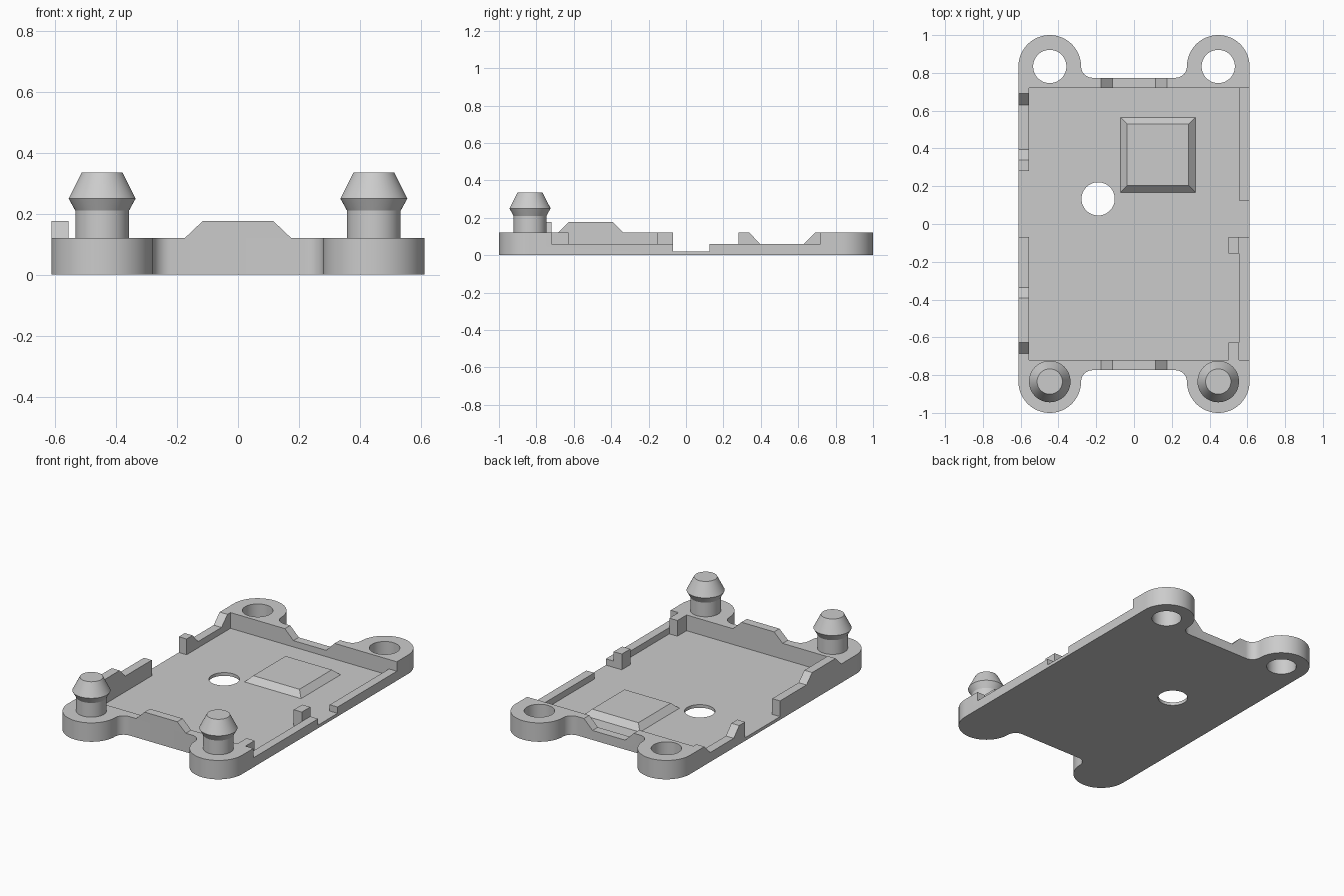
import bpy
import bmesh
from math import cos, sin, pi, radians

if "Cube" in bpy.data.objects:
    bpy.data.objects.remove(bpy.data.objects["Cube"], do_unlink=True)

grey = bpy.data.materials.new("plain grey")
grey.use_nodes = True
GREY = (0.6, 0.6, 0.6, 1)
grey.diffuse_color = GREY
grey.node_tree.nodes["Principled BSDF"].inputs["Base Color"].default_value = GREY

# Main dimensions
HALF_X, EAR_R, HOLE_R = 0.612, 0.166, 0.088
EAR_X, EAR_Y = HALF_X - EAR_R, 1 - EAR_R
IN_X, IN_Y, OUT_Y = 0.557, 0.72, 0.774
FLOOR, LOW, RIM, PEAK = 0.02, 0.06, 0.12, 0.177


def finish(name, bm):
    bmesh.ops.recalc_face_normals(bm, faces=bm.faces)
    mesh = bpy.data.meshes.new(name)
    bm.to_mesh(mesh)
    bm.free()
    mesh.materials.append(grey)
    obj = bpy.data.objects.new(name, mesh)
    bpy.context.collection.objects.link(obj)
    return obj


def prism(name, outline, axis, lo, hi):
    """Extrude a 2D outline along x (y,z), y (x,z) or z (x,y)."""
    def place(p, d):
        return {"x": (d, *p), "y": (p[0], d, p[1]), "z": (*p, d)}[axis]
    bm = bmesh.new()
    face = bm.faces.new([bm.verts.new(place(p, lo)) for p in outline])
    top = bmesh.ops.extrude_face_region(bm, geom=[face])["geom"]
    shift = [b - a for a, b in zip(place((0, 0), lo), place((0, 0), hi))]
    bmesh.ops.translate(bm, vec=shift, verts=[v for v in top if isinstance(v, bmesh.types.BMVert)])
    return finish(name, bm)


def rect(a0, a1, b0, b1):
    return [(a0, b0), (a1, b0), (a1, b1), (a0, b1)]


def arc(cx, cy, r, start, end, n):
    angles = [radians(start + (end - start) * i / n) for i in range(n + 1)]
    return [(cx + r * cos(a), cy + r * sin(a)) for a in angles]


def activate(obj):
    bpy.ops.object.select_all(action="DESELECT")
    obj.select_set(True)
    bpy.context.view_layer.objects.active = obj


def smooth(obj):
    activate(obj)
    bpy.ops.object.shade_smooth_by_angle(angle=radians(25))


def cut(target, cutter):
    cutter.hide_render = True
    mod = target.modifiers.new("cut", "BOOLEAN")
    mod.operation, mod.solver, mod.object = "DIFFERENCE", "EXACT", cutter
    activate(target)
    bpy.ops.object.modifier_apply(modifier=mod.name)
    bpy.data.objects.remove(cutter, do_unlink=True)


# Tray outline: filleted, round ear in each corner
fillet = EAR_Y - OUT_Y
quarter = arc(EAR_X - EAR_R - fillet, EAR_Y, fillet, -90, 0, 8)[:-1]
quarter += arc(EAR_X, EAR_Y, EAR_R, 180, 0, 32)
half = quarter + [(x, -y) for x, y in reversed(quarter)]
outline = half + [(-x, y) for x, y in reversed(half)]
tray = prism("tray", outline, "z", 0, RIM)

# Pocket, side openings and rim notches
cut(tray, prism("pocket", rect(-IN_X, IN_X, -IN_Y, IN_Y), "z", FLOOR, 0.3))
cut(tray, prism("left_opening", [
    (-IN_Y, LOW), (-0.07, LOW), (-0.07, FLOOR), (0.125, FLOOR),
    (0.125, LOW), (IN_Y, LOW), (IN_Y, 0.3), (-IN_Y, 0.3)], "x", IN_X - 0.1, 0.7))
cut(tray, prism("right_opening", rect(-0.07, 0.28, FLOOR, 0.3), "x", -0.7, 0.1 - IN_X))
cut(tray, prism("right_notch", [
    (0.34, RIM), (0.395, LOW), (0.63, LOW), (0.69, RIM), (0.69, 0.3), (0.34, 0.3)],
    "x", -0.7, 0.1 - IN_X))
cut(tray, prism("back_notch", [
    (-0.175, RIM), (-0.115, LOW), (0.115, LOW), (0.175, RIM), (0.175, 0.3), (-0.175, 0.3)],
    "y", IN_Y - 0.1, 0.9))

# Round holes through the back ears and the floor
for x, y in ((EAR_X, EAR_Y), (-EAR_X, EAR_Y), (-0.19, 0.133)):
    cut(tray, prism("hole", arc(x, y, HOLE_R, 0, 360, 48)[:-1], "z", -0.1, 0.3))
smooth(tray)

# Raised tabs on the front and right rims
prism("front_tab", [(-0.175, RIM), (0.175, RIM), (0.115, PEAK), (-0.115, PEAK)],
      "y", -OUT_Y, -IN_Y)
prism("right_tab", [(-0.685, RIM), (-0.335, RIM), (-0.392, PEAK), (-0.627, PEAK)],
      "x", -HALF_X, -IN_X)

# Small stop blocks inside the left rim
for name, y0, y1 in (("front_stop", -IN_Y, -0.628), ("middle_stop", -0.155, -0.07)):
    prism(name, rect(0.5, IN_X, y0, y1), "z", FLOOR, RIM)

# Bevelled pad on the floor
pad = prism("floor_pad", rect(-0.072, 0.325, 0.168, 0.565), "z", FLOOR, FLOOR + 0.036)
for v in pad.data.vertices:
    if v.co.z > FLOOR + 0.01:
        v.co.x += 0.036 if v.co.x < 0.1 else -0.036
        v.co.y += 0.036 if v.co.y < 0.3 else -0.036

# Snap pins on the front ears
profile = [(0, RIM), (HOLE_R, RIM), (HOLE_R, 0.21), (0.11, 0.25), (0.067, 0.335), (0, 0.335)]
for side, sign in (("left", 1), ("right", -1)):
    bm = bmesh.new()
    verts = [bm.verts.new((r, 0, z)) for r, z in profile]
    edges = [bm.edges.new(pair) for pair in zip(verts, verts[1:])]
    bmesh.ops.spin(bm, geom=verts + edges, cent=(0, 0, 0), axis=(0, 0, 1),
                   angle=2 * pi, steps=48)
    bmesh.ops.remove_doubles(bm, verts=bm.verts, dist=0.0001)
    pin = finish(side + "_snap_pin", bm)
    pin.location = (sign * EAR_X, -EAR_Y, 0)
    smooth(pin)
